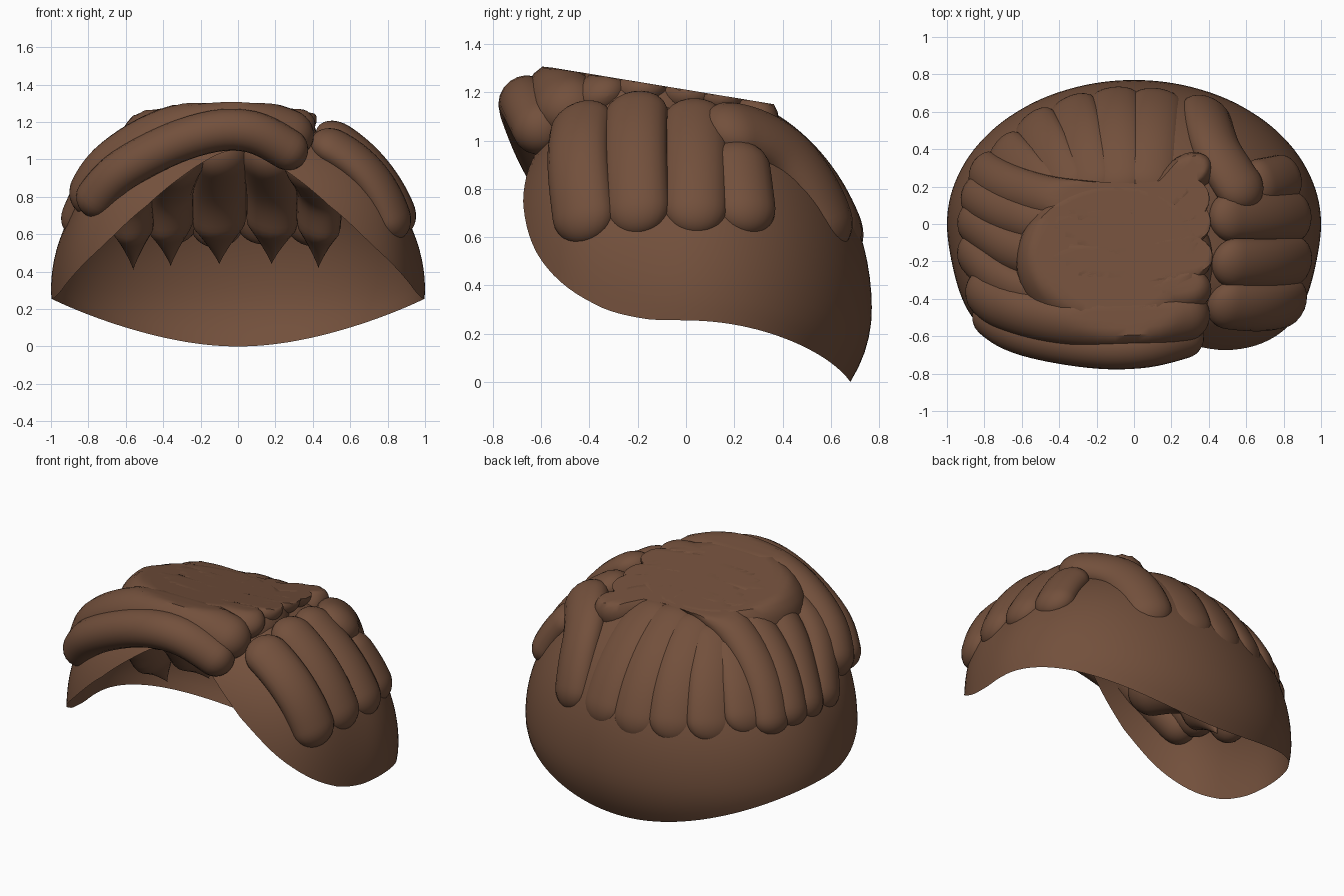
import bpy, bmesh, math
from mathutils import Vector

if "Cube" in bpy.data.objects:
    bpy.data.objects.remove(bpy.data.objects["Cube"])

brown = bpy.data.materials.new("hair brown")
brown.diffuse_color = (0.17, 0.08, 0.045, 1)
brown.use_nodes = True
brown.node_tree.nodes["Principled BSDF"].inputs["Base Color"].default_value = brown.diffuse_color
CENTRE = Vector((0, 0, 0.3))
HEIGHT = 0.9


def shape(x, y):
    """Exponent and depth of the rounded head form at an azimuth."""
    f = -y / max(math.hypot(x, y), 1e-6)
    f = min(max(f / 0.6, 0), 1)
    return 2 + 0.7 * f * f * (3 - 2 * f), 0.77


def snap(p, off=0.0):
    """Push a point onto the head form, then outward by off."""
    v = Vector(p) - CENTRE
    e, d = shape(v.x, v.y)
    k = (abs(v.x) ** e + abs(v.y / d) ** e + abs(v.z / HEIGHT) ** e) ** (1 / e)
    return CENTRE + v / k + v.normalized() * off


def flat_top(v):
    """Slanted plane that flattens the crown."""
    v.z = min(v.z, 1.31 - 0.165 * (v.y + 0.6))
    return v


def finish(name, bm, angle=40):
    bmesh.ops.recalc_face_normals(bm, faces=bm.faces)
    me = bpy.data.meshes.new(name)
    bm.to_mesh(me)
    bm.free()
    ob = bpy.data.objects.new(name, me)
    bpy.context.collection.objects.link(ob)
    me.materials.append(brown)
    bpy.ops.object.select_all(action='DESELECT')
    ob.select_set(True)
    bpy.context.view_layer.objects.active = ob
    bpy.ops.object.shade_smooth_by_angle(angle=math.radians(angle))
    return ob


def bridge(bm, rings, closed_ends=False):
    for a, b in zip(rings, rings[1:]):
        n = len(a)
        for i in range(n):
            j = (i + 1) % n
            bm.faces.new((a[i], a[j], b[j], b[i]))
    if closed_ends:
        bm.faces.new(rings[0])
        bm.faces.new(rings[-1])


def catmull(a, b, c, d, t):
    return 0.5 * (2 * b + (c - a) * t + (2 * a - 5 * b + 4 * c - d) * t * t
                  + (3 * b - a - 3 * c + d) * t ** 3)


def spline(pts, n):
    """Samples of a smooth curve through pts, denser at the ends."""
    q = [2 * pts[0] - pts[1]] + pts + [2 * pts[-1] - pts[-2]]
    fine = [catmull(*q[i - 1:i + 3], k / 24) for i in range(1, len(q) - 2) for k in range(24)]
    fine.append(pts[-1])
    dist = [0]
    for a, b in zip(fine, fine[1:]):
        dist.append(dist[-1] + (b - a).length)
    out, j, total = [], 0, dist[-1]
    for k in range(n + 1):
        s = total * (0.5 - 0.5 * math.cos(math.pi * k / n))
        while j < len(dist) - 2 and dist[j + 1] < s:
            j += 1
        t = (s - dist[j]) / max(dist[j + 1] - dist[j], 1e-9)
        out.append((fine[j].lerp(fine[j + 1], t), s))
    return out, total


def lock(name, pts, w, h, off=None, pointed=False):
    """Sausage-like lock of hair; off = lift above the head at start and end."""
    samples, total = spline([Vector(p) for p in pts], 40)
    if off:
        samples = [(snap(p, off[0] + (off[1] - off[0]) * s / total), s) for p, s in samples]
    bm, rings = bmesh.new(), []
    for i, (p, s) in enumerate(samples):
        t = (samples[min(i + 1, 40)][0] - samples[max(i - 1, 0)][0]).normalized()
        n = p - CENTRE
        n = (n - t * n.dot(t)).normalized()
        b = t.cross(n)
        e = min(s, total - s) / w
        k = math.sqrt(max(1 - (1 - min(e, 1)) ** 2, 0))
        if pointed and s > total / 2:
            k = min((total - s) / 0.26, 1) ** 1.15
        k = max(k, 0.01)
        rings.append([bm.verts.new(flat_top(p + b * w * k * math.cos(a * math.tau / 20)
                                            + n * h * k * math.sin(a * math.tau / 20)))
                      for a in range(20)])
    bridge(bm, rings, True)
    return finish(name, bm)


# Base shell: open cap whose rim dips at the back and arches at the front
RIM = [(79, .245), (90, .255), (101, .265), (113, .33), (128, .5), (144, .75),
       (156, .92), (168, 1.02), (180, 1.05), (192, 1.02)]


def rim_height(deg, x):
    if deg < 90:
        return .255 * x * x
    for i in range(1, len(RIM) - 2):
        (a, _), (b, _) = RIM[i], RIM[i + 1]
        if deg <= b + 1e-6:
            return catmull(*[r[1] for r in RIM[i - 1:i + 3]], (deg - a) / (b - a))


bm = bmesh.new()
rings = []
N, ROWS = 160, 28
for r in range(ROWS):
    ring = []
    for i in range(N):
        ang = math.tau * i / N
        x, y = math.sin(ang), math.cos(ang)
        e, d = shape(x, y)
        radius = (abs(x) ** e + abs(y / d) ** e) ** (-1 / e)
        rim = rim_height(math.degrees(min(ang, math.tau - ang)), x * radius)
        lo = math.asin((rim - 0.3) / HEIGHT)
        zz = math.sin(lo + (math.pi / 2 - 0.02 - lo) * r / (ROWS - 1))
        under = 1.4 if zz < 0 else 1    # tucks in a little below the widest line
        k = radius * max(1 - abs(zz * under) ** e, 0) ** (1 / e)
        ring.append(bm.verts.new(flat_top(Vector((x * k, y * k, 0.3 + HEIGHT * zz)))))
    rings.append(ring)
bridge(bm, rings)
bm.faces.new(rings[-1])
finish("base_shell", bm)

# Crown mass, flattened on top
bm = bmesh.new()
bmesh.ops.create_uvsphere(bm, u_segments=48, v_segments=24, radius=1)
for v in bm.verts:
    v.co = flat_top(Vector((v.co.x * 0.53 - 0.1, v.co.y * 0.43 - 0.2, max(v.co.z, 0) * 0.27 + 1.1)))
finish("crown", bm)

# Front fringe, two overlapping swept bands
lock("fringe_lower", [(-.82, -.45, .72), (-.62, -.58, .94), (-.25, -.655, 1.12),
                      (.06, -.655, 1.15), (.36, -.58, 1.0)], .115, .11)
lock("fringe_upper", [(-.84, -.32, .72), (-.68, -.44, .97), (-.35, -.52, 1.16),
                      (.05, -.53, 1.2), (.4, -.47, 1.1)], .14, .12)

# Left locks sweeping from the right of the crown over to the left side
for i, (ys, ym, ye) in enumerate([(-.3, -.37, -.12), (-.14, -.17, .05), (.03, .01, .19), (.14, .16, .34)]):
    lock(f"left_lock_{i + 1}", [(.38, ys, 1.12), (0, ym - .06, 1.22), (-.4, ym - .03, 1.14),
                                (-.64, ym + .03, 1.0), (-.83, (ym + ye) / 2 + .02, .82), (-.93, ye, .62)],
         .12, .09, (.05, -.045))

# Right side locks hanging down
for i, (y, z) in enumerate([(-.46, .6), (-.21, .62), (.04, .62)]):
    lock(f"right_lock_{i + 1}", [(.42, y * .95, 1.16), (.66, y, 1.0),
                                 (.84, y, .8), (.94, y * .97, z)], .135, .09, (.015, -.035))
lock("right_lock_4", [(.64, .22, 1.02), (.8, .25, .85), (.9, .27, .63)], .13, .09, (0, -.03))

# Back locks fanning from the crown, nearly flush with the head
for i, (x, z) in enumerate([(-.8, .63), (-.6, .58), (-.37, .56), (-.12, .54), (.14, .56)]):
    ye = .77 * math.sqrt(1 - x * x) * .95
    lock(f"back_lock_{i + 1}", [(x * .6, .14, 1.2), (x * .85, ye * .7, 1.0),
                                (x * .95, ye * .9, .8), (x, ye, z)], .145, .07, (-.05, -.045))

# Crossing lock at the back right and the curl on top
lock("back_right_lock", [(.65, .09, 1.06), (.55, .26, 1.06), (.46, .42, .98),
                         (.42, .57, .8), (.4, .66, .56)], .145, .1, (.045, -.07))
lock("top_curl", [(-.05, .06, 1.13), (.15, .13, 1.12), (.3, .27, 1.08), (.41, .25, 1.07)],
     .11, .12)

# Pointed locks under the cap, sloping to the back
for i, (x, z) in enumerate([(-.56, .41), (-.36, .43), (-.1, .44), (.18, .44), (.43, .42)]):
    lift = 1.08 - .5 * x * x
    ye = .32 - .75 * x * x
    lock(f"inner_lock_{i + 1}", [(x * .8, ye - .65, lift), (x, ye - .3, .84), (x, ye - .12, .62), (x, ye, z)],
         .145, .11, pointed=True)
